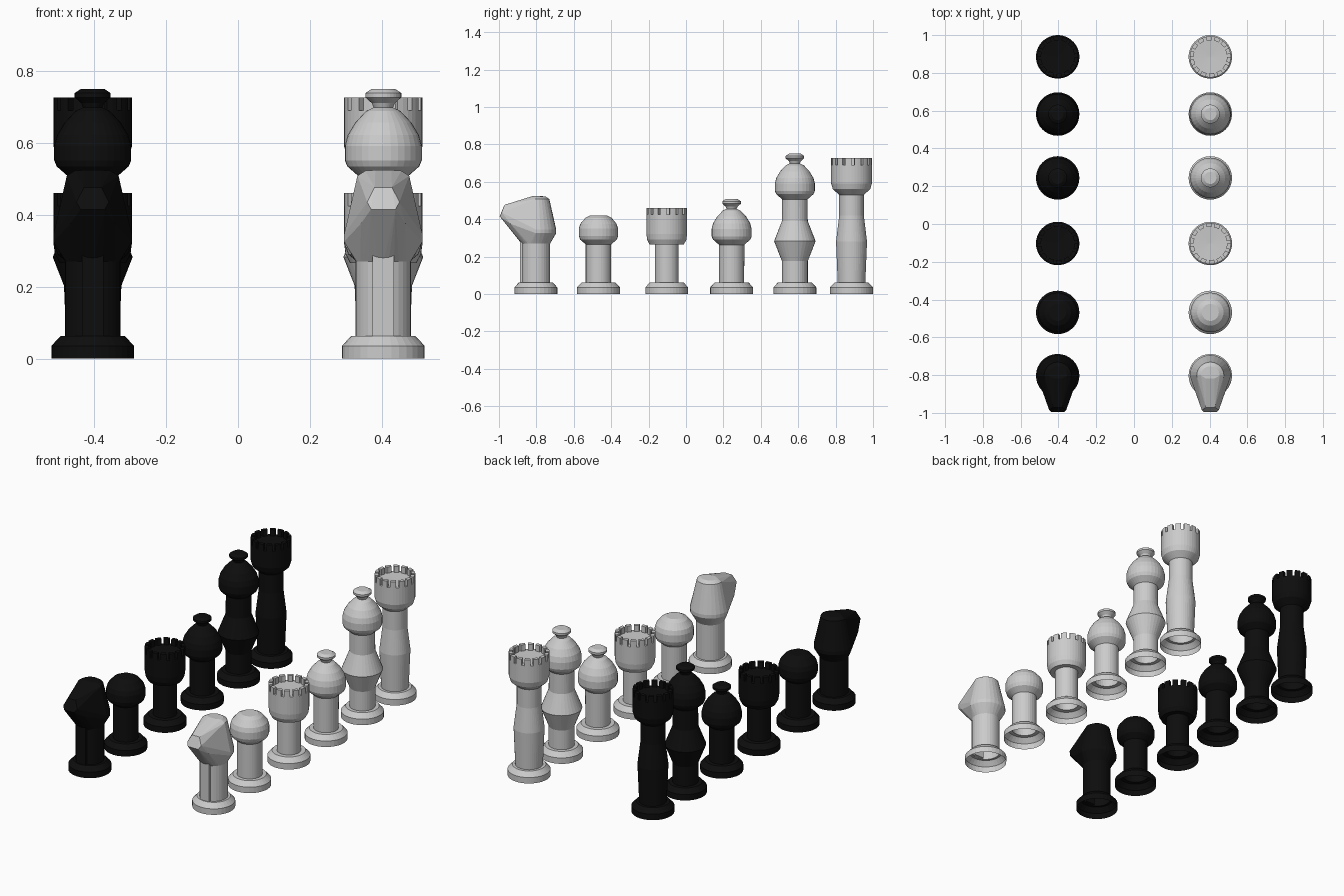
import bpy, bmesh
from math import sin, cos, pi

if "Cube" in bpy.data.objects:
    bpy.data.objects.remove(bpy.data.objects["Cube"])

black = bpy.data.materials.new("black_paint")
black.diffuse_color = (0.004, 0.004, 0.004, 1)
black.use_nodes = True
black.node_tree.nodes["Principled BSDF"].inputs["Base Color"].default_value = black.diffuse_color

BASE = [(.115, 0), (.115, .035), (.09, .062)]
TEETH = 14


def lathe(bm, profile, seg=32):
    """Revolve (radius, height) points around z; radius 0 closes to a point."""
    rings = []
    for r, z in profile:
        if r == 0:
            rings.append([bm.verts.new((0, 0, z))])
        else:
            rings.append([bm.verts.new((r * cos(2 * pi * i / seg), r * sin(2 * pi * i / seg), z))
                          for i in range(seg)])
    strips = []
    for a, b in zip(rings, rings[1:]):
        strip = []
        for i in range(seg):
            j = (i + 1) % seg
            if len(b) == 1:
                strip.append(bm.faces.new((a[i], a[j], b[0])))
            else:
                strip.append(bm.faces.new((a[i], a[j], b[j], b[i])))
        strips.append(strip)
    return strips


def turned(profile):
    def build(bm):
        lathe(bm, BASE + profile)
    return build


def crenellated(profile, top, notch=.036):
    """Turned piece with a ring of battlements around a sunken floor."""
    def build(bm):
        z = top - notch
        pts = BASE + profile + [(.109, z), (.088, z), (0, z - .004)]
        rim = lathe(bm, pts, TEETH * 3)[-2]
        teeth = [f for i, f in enumerate(rim) if i % 3]
        out = bmesh.ops.extrude_face_region(bm, geom=teeth)["geom"]
        bmesh.ops.translate(bm, vec=(0, 0, notch),
                            verts=[v for v in out if isinstance(v, bmesh.types.BMVert)])
        bmesh.ops.delete(bm, geom=[f for f in teeth if f.is_valid], context='FACES_ONLY')
    return build


def bulb_top(z):
    """Round head with a small finial, starting at height z."""
    return [(r, z + h) for r, h in (
        (.068, 0), (.1, .028), (.107, .045), (.107, .085), (.099, .115), (.078, .15),
        (.048, .182), (.027, .192), (.032, .204), (.05, .22), (.05, .232), (.032, .244), (0, .244))]


def knight(bm):
    lathe(bm, BASE + [(.077, .062), (.077, .275)])
    # head: hull over half rings at the back and a wedge muzzle at the front
    pts = [(.077 * cos(2 * pi * i / 32), .077 * sin(2 * pi * i / 32), .27) for i in range(32)]
    for r, yc, z in ((.109, 0, .325), (.109, 0, .345), (.072, 0, .508), (.05, 0, .522)):
        pts += [(r * cos(pi * i / 14), yc + r * sin(pi * i / 14), z) for i in range(15)]
    for x, y, z in ((.022, -.015, .524), (.024, -.168, .476), (.045, -.182, .435),
                    (.034, -.193, .415), (.062, -.135, .375)):
        pts += [(x, y, z), (-x, y, z)]
    verts = [bm.verts.new(p) for p in pts]
    res = bmesh.ops.convex_hull(bm, input=verts)
    junk = {v for v in res["geom_interior"] + res["geom_unused"]
            if isinstance(v, bmesh.types.BMVert)}
    bmesh.ops.delete(bm, geom=list(junk), context='VERTS')
    # front ridge of the column
    ridge = bmesh.ops.create_cube(bm, size=1)["verts"]
    for v in ridge:
        v.co = (v.co.x * .06, -.07 + v.co.y * .03, .175 + v.co.z * .225)


pawn = turned([(.068, .062), (.068, .265), (.098, .29), (.105, .31), (.105, .35),
               (.097, .375), (.07, .407), (.045, .42), (0, .42)])
bishop = turned([(.067, .062)] + bulb_top(.263))
rook = crenellated([(.064, .062), (.064, .265), (.092, .265), (.105, .29), (.109, .32)], .46)
queen = turned([(.069, .062), (.069, .175), (.111, .282), (.069, .39)] + bulb_top(.506))
king = crenellated([(.074, .062), (.083, .28), (.066, .42), (.066, .53), (.1, .56),
                    (.109, .59)], .726)

ROW = [("king", king, .885), ("queen", queen, .582), ("bishop", bishop, .244),
       ("rook", rook, -.103), ("pawn", pawn, -.468), ("knight", knight, -.803)]

# one row of each colour
for side, x in (("black", -.404), ("white", .404)):
    for name, build, y in ROW:
        bm = bmesh.new()
        build(bm)
        bmesh.ops.recalc_face_normals(bm, faces=bm.faces)
        mesh = bpy.data.meshes.new(f"{side}_{name}")
        bm.to_mesh(mesh)
        bm.free()
        if side == "black":
            mesh.materials.append(black)
        ob = bpy.data.objects.new(f"{side}_{name}", mesh)
        ob.location = (x, y, 0)
        bpy.context.collection.objects.link(ob)
